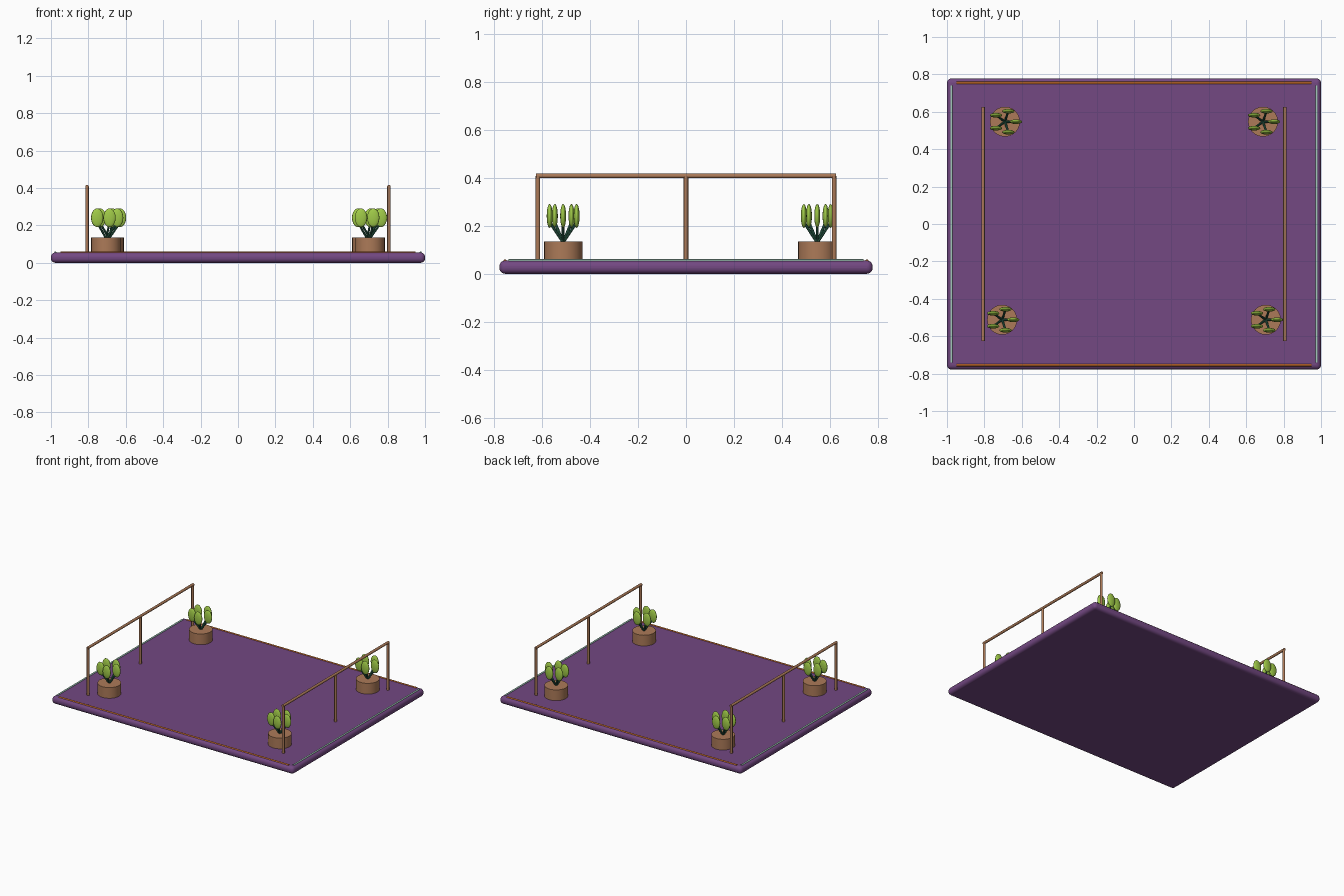
import bpy, math
from mathutils import Vector

if "Cube" in bpy.data.objects:
    bpy.data.objects.remove(bpy.data.objects["Cube"])


def material(name, r, g, b):
    lin = [((c / 255 + 0.055) / 1.055) ** 2.4 for c in (r, g, b)]
    m = bpy.data.materials.new(name)
    m.diffuse_color = (*lin, 1)
    m.use_nodes = True
    m.node_tree.nodes["Principled BSDF"].inputs["Base Color"].default_value = m.diffuse_color
    return m


PURPLE = material("purple deck", 115, 72, 130)
WOOD = material("brown wood", 172, 122, 88)
LEAF = material("leaf green", 160, 202, 72)
STEM = material("stem green", 48, 105, 82)
ORANGE = material("orange strip", 205, 112, 45)
PALE = material("pale strip", 165, 205, 190)


def finish(name, mat):
    ob = bpy.context.object
    ob.name = name
    ob.data.materials.append(mat)
    bpy.ops.object.shade_smooth_by_angle(angle=math.radians(40))
    return ob


def rod(name, a, b, radius, mat, sides=12):
    a, b = Vector(a), Vector(b)
    d = b - a
    bpy.ops.mesh.primitive_cylinder_add(
        vertices=sides, radius=radius, depth=d.length, location=(a + b) / 2,
        rotation=d.to_track_quat('Z', 'Y').to_euler())
    return finish(name, mat)


TOP = 0.055

# Rounded platform
bpy.ops.mesh.primitive_cube_add(size=1, location=(0, 0, TOP / 2))
deck = bpy.context.object
deck.scale = (2, 1.556, TOP)
bpy.ops.object.transform_apply(location=False, rotation=False, scale=True)
bevel = deck.modifiers.new("round edge", 'BEVEL')
bevel.width = 0.024
bevel.segments = 5
finish("deck", PURPLE)

# Edge strips
for s in (-1, 1):
    rod("front_back_strip", (-0.95, s * 0.754, TOP - 0.002), (0.95, s * 0.754, TOP - 0.002), 0.007, ORANGE)
    rod("side_strip", (s * 0.976, -0.74, TOP), (s * 0.976, 0.74, TOP), 0.006, PALE)

# Side railings
for s in (-1, 1):
    x = s * 0.807
    rod("handrail", (x, -0.625, 0.408), (x, 0.625, 0.408), 0.0095, WOOD)
    for y in (-0.617, 0, 0.617):
        rod("rail_post", (x, y, TOP - 0.01), (x, y, 0.408), 0.0095, WOOD)

# Potted plants: five stems fanning out, each with a flat upright leaf
for px, py in ((-0.69, 0.547), (0.69, 0.547), (-0.705, -0.512), (0.705, -0.512)):
    rod("pot", (px, py, TOP - 0.005), (px, py, 0.135), 0.08, WOOD, 24)
    for i in range(5):
        a = math.radians(72 * i)
        lx, ly = px + 0.059 * math.cos(a), py + 0.059 * math.sin(a)
        rod("stem", (px, py, 0.13), (lx, ly, 0.215), 0.006, STEM, 8)
        bpy.ops.mesh.primitive_uv_sphere_add(segments=16, ring_count=10, radius=1,
                                             location=(lx, ly, 0.241))
        bpy.context.object.scale = (0.033, 0.0125, 0.05)
        finish("leaf", LEAF)
